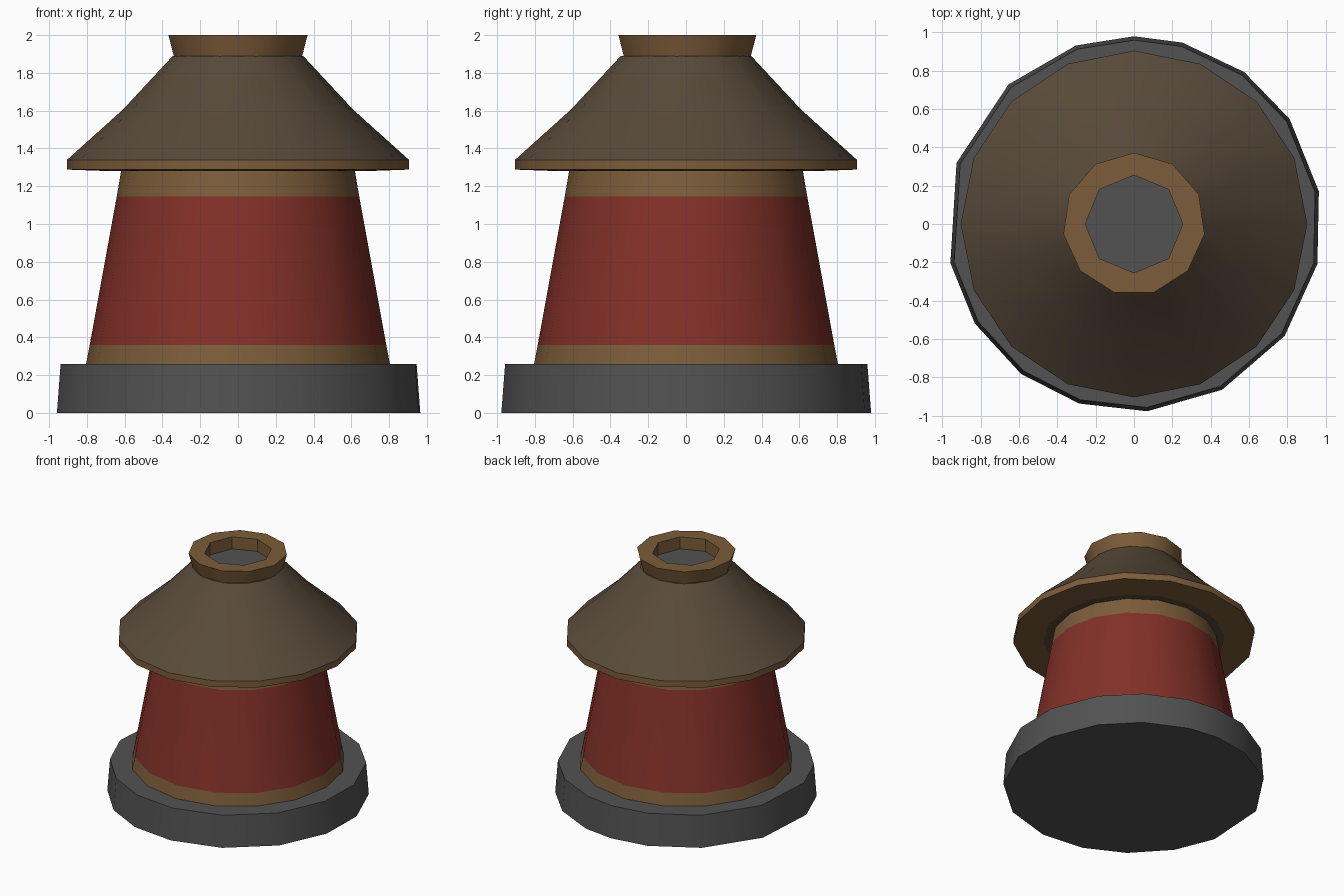
import bpy, bmesh, math

if "Cube" in bpy.data.objects:
    bpy.data.objects.remove(bpy.data.objects["Cube"])


def material(name, rgb):
    m = bpy.data.materials.new(name)
    m.diffuse_color = (*rgb, 1)
    m.use_nodes = True
    m.node_tree.nodes["Principled BSDF"].inputs["Base Color"].default_value = m.diffuse_color
    return m


STONE = material("grey stone", (0.084, 0.084, 0.084))
WOOD = material("tan wood", (0.200, 0.107, 0.042))
RED = material("dark red", (0.223, 0.030, 0.021))
ROOF = material("brown roof", (0.098, 0.069, 0.042))


def even(n, start=0.0):
    return [start + 360 * i / n for i in range(n)]


def add_ring(bm, angles, r, z):
    return [bm.verts.new((r * math.cos(math.radians(a)), r * math.sin(math.radians(a)), z))
            for a in angles]


def add_band(bm, a, b, mat=0):
    n = len(a)
    for i in range(n):
        j = (i + 1) % n
        bm.faces.new((a[i], a[j], b[j], b[i])).material_index = mat


def finish(name, bm, mats):
    bm.normal_update()
    me = bpy.data.meshes.new(name)
    bm.to_mesh(me)
    bm.free()
    for m in mats:
        me.materials.append(m)
    for p in me.polygons:
        p.use_smooth = True
    me.set_sharp_from_angle(angle=math.radians(35))
    ob = bpy.data.objects.new(name, me)
    bpy.context.collection.objects.link(ob)
    return ob


def lathe(name, angles, profile, bands, mats, bottom=None, top=None):
    """Rings through profile (r, z); bands gives each band's material index."""
    bm = bmesh.new()
    rings = [add_ring(bm, angles, r, z) for r, z in profile]
    for a, b, m in zip(rings, rings[1:], bands):
        add_band(bm, a, b, m)
    if bottom is not None:
        bm.faces.new(rings[0][::-1]).material_index = bottom
    if top is not None:
        bm.faces.new(rings[-1]).material_index = top
    return finish(name, bm, mats)


# Stone foot, slightly uneven polygon
foot = [-86, -62, -36.6, -12.3, 10, 34, 54, 75, 90, 108, 132, 161, 192, 212, 233, 253]
lathe("stone_base", foot, [(0.98, 0), (0.96, 0.26)], [0], [STONE], 0, 0)

# Tapered drum: wood band, red wall, wood band
lathe("tower_wall", even(16), [(0.805, 0.255), (0.785, 0.36), (0.642, 1.145), (0.618, 1.285)],
      [0, 1, 0], [WOOD, RED])

# Wide roof: underside, wooden rim, slightly hollow slope
lathe("roof", even(16),
      [(0.60, 1.28), (0.68, 1.28), (0.905, 1.288), (0.905, 1.34), (0.61, 1.605), (0.345, 1.89)],
      [1, 0, 0, 1, 1], [WOOD, ROOF], None, 1)

# Flared chimney collar with an eight-sided opening
bm = bmesh.new()
outer = even(11, -90 + 180 / 11)
low = add_ring(bm, outer, 0.342, 1.885)
high = add_ring(bm, outer, 0.372, 2.0)
add_band(bm, low, high)
rim = add_ring(bm, even(8), 0.255, 2.0)
floor = add_ring(bm, even(8), 0.255, 1.9)
add_band(bm, rim, floor)
bm.faces.new(floor).material_index = 1
edges = [e for e in bm.edges if len(e.link_faces) == 1 and all(v.co.z > 1.99 for v in e.verts)]
bmesh.ops.triangle_fill(bm, edges=edges, use_beauty=True, normal=(0, 0, 1))
for f in [f for f in bm.faces if all(v.co.z > 1.99 for v in f.verts)]:
    f.material_index = 0
    f.normal_update()
    if f.normal.z < 0:
        f.normal_flip()
finish("chimney_collar", bm, [WOOD, STONE])
